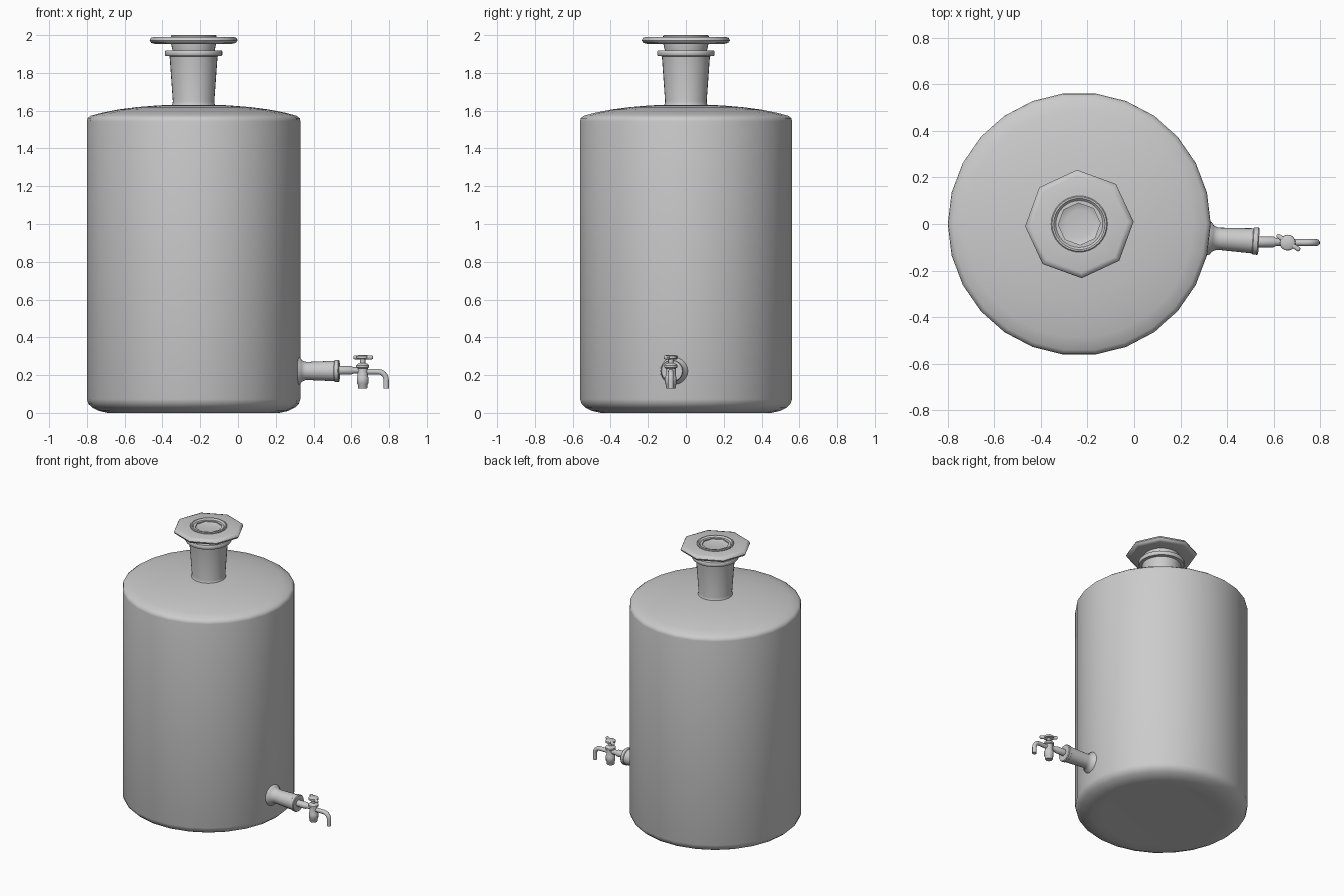
import bpy, bmesh
from math import sin, cos, pi, radians
from mathutils import Matrix, Vector

if "Cube" in bpy.data.objects:
    bpy.data.objects.remove(bpy.data.objects["Cube"])

CX = -0.235          # bottle axis
TAP = Vector((0.66, -0.08, 0))


def finish(ob, angle):
    bpy.ops.object.select_all(action='DESELECT')
    ob.select_set(True)
    bpy.context.view_layer.objects.active = ob
    bpy.ops.object.shade_smooth_by_angle(angle=radians(angle))


def lathe(name, profile, segs, matrix, angle=40, turn=0.0, closed=False):
    """Revolve (radius, height) points about local z."""
    bm = bmesh.new()
    rings = []
    for r, z in profile:
        if r < 1e-6:
            rings.append([bm.verts.new((0, 0, z))] * segs)
        else:
            rings.append([bm.verts.new((r * cos(turn + 2 * pi * i / segs),
                                        r * sin(turn + 2 * pi * i / segs), z))
                          for i in range(segs)])
    pairs = list(zip(rings, rings[1:]))
    if closed:
        pairs.append((rings[-1], rings[0]))
    for a, b in pairs:
        for i in range(segs):
            j = (i + 1) % segs
            quad = list(dict.fromkeys([a[i], a[j], b[j], b[i]]))
            if len(quad) > 2:
                bm.faces.new(quad)
    bmesh.ops.recalc_face_normals(bm, faces=bm.faces)
    me = bpy.data.meshes.new(name)
    bm.to_mesh(me)
    bm.free()
    ob = bpy.data.objects.new(name, me)
    ob.matrix_world = matrix
    bpy.context.collection.objects.link(ob)
    finish(ob, angle)
    return ob


axis = Matrix.Translation((CX, 0, 0))

# Bottle body with rounded foot and domed shoulder
lathe("bottle_body", [
    (0, 0.004), (0.40, 0.002), (0.455, 0.0), (0.50, 0.010), (0.535, 0.027),
    (0.557, 0.047), (0.565, 0.072), (0.565, 1.545), (0.562, 1.560),
    (0.545, 1.573), (0.49, 1.588), (0.40, 1.606), (0.30, 1.619),
    (0.20, 1.627), (0.13, 1.631), (0, 1.632)], 26, axis, 45)

# Neck and lip flange
lathe("neck", [
    (0.118, 1.620), (0.112, 1.636), (0.110, 1.65), (0.126, 1.875), (0.128, 1.888),
    (0.148, 1.890), (0.152, 1.895), (0.152, 1.914), (0.148, 1.919),
    (0.10, 1.919)], 32, axis)

# Stopper plug with shallow dish on top
lathe("stopper_plug", [
    (0.108, 1.90), (0.113, 1.925), (0.121, 1.962), (0.121, 1.996),
    (0.117, 2.0), (0.110, 2.0), (0.105, 1.995), (0.095, 1.984),
    (0.06, 1.978), (0, 1.976)], 32, axis)

# Octagonal stopper grip
lathe("stopper_grip", [
    (0.09, 1.957), (0.205, 1.954), (0.225, 1.959), (0.233, 1.972),
    (0.226, 1.986), (0.208, 1.991), (0.09, 1.990)], 8, axis, 50,
    turn=radians(2.5), closed=True)

# Side outlet sleeve, flared where it meets the wall
sleeve = (Matrix.Translation((0.325, -0.061, 0.222))
          @ Matrix.Rotation(radians(-3.5), 4, 'Z') @ Matrix.Rotation(pi / 2, 4, 'Y'))
lathe("outlet_sleeve", [
    (0.078, -0.02), (0.070, 0.004), (0.057, 0.014), (0.049, 0.03), (0.048, 0.045),
    (0.054, 0.185), (0.058, 0.188), (0.059, 0.207), (0.055, 0.212),
    (0.022, 0.212), (0, 0.209)], 24, sleeve)

# Tap inlet pipe
lathe("tap_inlet", [
    (0.023, 0), (0.023, 0.075), (0.017, 0.085), (0.017, 0.14)], 16,
    Matrix.Translation((0.525, -0.077, 0.225)) @ Matrix.Rotation(pi / 2, 4, 'Y'))

# Tap valve body and stem
lathe("tap_valve", [
    (0, 0.128), (0.022, 0.128), (0.026, 0.133), (0.026, 0.150), (0.031, 0.156),
    (0.031, 0.188), (0.027, 0.196), (0.027, 0.236), (0.034, 0.240),
    (0.034, 0.252), (0.026, 0.260), (0.014, 0.264), (0.014, 0.284),
    (0.033, 0.287), (0.033, 0.300), (0.024, 0.306), (0, 0.306)], 20,
    Matrix.Translation(TAP))

# Tap handle bar
bpy.ops.mesh.primitive_cube_add(size=1)
handle = bpy.context.object
handle.name = "tap_handle"
handle.matrix_world = (Matrix.Translation(TAP + Vector((0.003, 0, 0.294)))
                       @ Matrix.Rotation(radians(-33), 4, 'Z')
                       @ Matrix.Diagonal((0.118, 0.02, 0.022, 1)))
bpy.ops.object.transform_apply(location=False, rotation=False, scale=True)
bev = handle.modifiers.new("soft_edges", 'BEVEL')
bev.width = 0.008
bev.segments = 3
finish(handle, 40)

# Curved tap spout
pts = [(0.665, 0.218), (0.735, 0.218)]
pts += [(0.742 + 0.042 * sin(a), 0.176 + 0.042 * cos(a))
        for a in [radians(d) for d in range(0, 91, 15)]]
pts.append((0.784, 0.130))
cu = bpy.data.curves.new("tap_spout", 'CURVE')
cu.dimensions = '3D'
cu.bevel_depth = 0.015
cu.bevel_resolution = 3
cu.use_fill_caps = True
sp = cu.splines.new('POLY')
sp.points.add(len(pts) - 1)
for p, (x, z) in zip(sp.points, pts):
    p.co = (x, -0.08, z, 1)
sp.use_smooth = True
bpy.context.collection.objects.link(bpy.data.objects.new("tap_spout", cu))
